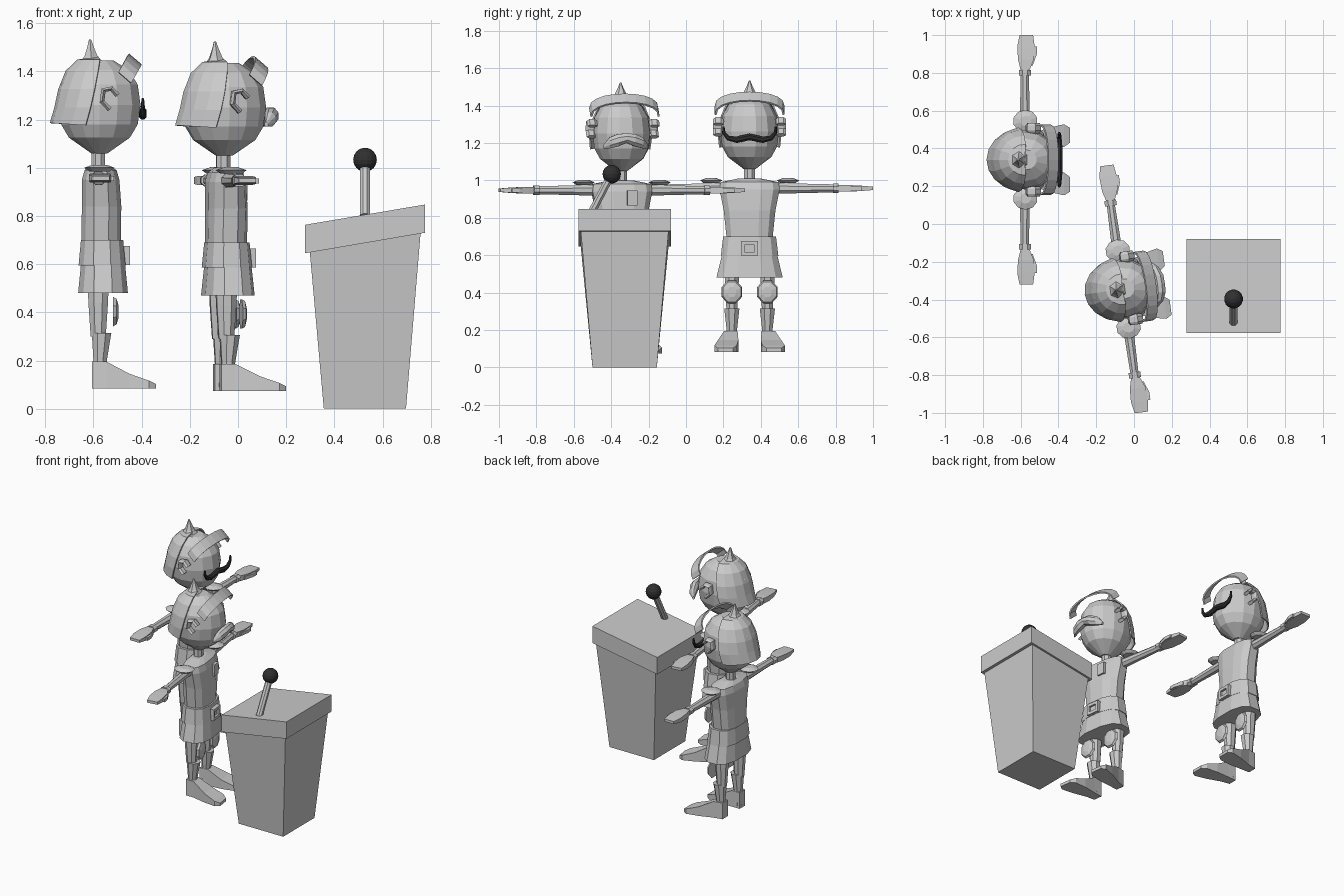
import bpy, bmesh, math
from mathutils import Vector, Matrix

if "Cube" in bpy.data.objects:
    bpy.data.objects.remove(bpy.data.objects["Cube"])


def material(name, v):
    m = bpy.data.materials.new(name)
    m.diffuse_color = (v, v, v, 1)
    m.use_nodes = True
    m.node_tree.nodes["Principled BSDF"].inputs["Base Color"].default_value = m.diffuse_color
    return m


GREY = material("light grey", 0.6)
DARK = material("near black", 0.03)


def loft(name, rings, mat=GREY, closed=True, thick=0.0, place=None):
    """Skin a list of equal-length point rings; closed rings get end caps."""
    bm = bmesh.new()
    vs = [[bm.verts.new(p) for p in r] for r in rings]
    n = len(vs[0])
    for a, b in zip(vs, vs[1:]):
        for i in range(n if closed else n - 1):
            j = (i + 1) % n
            bm.faces.new((a[i], a[j], b[j], b[i]))
    if closed:
        bm.faces.new(vs[0])
        bm.faces.new(vs[-1])
    bmesh.ops.recalc_face_normals(bm, faces=bm.faces)
    me = bpy.data.meshes.new(name)
    bm.to_mesh(me)
    bm.free()
    me.materials.append(mat)
    ob = bpy.data.objects.new(name, me)
    bpy.context.collection.objects.link(ob)
    if place is not None:
        ob.matrix_world = place
    if thick:
        mod = ob.modifiers.new("thickness", "SOLIDIFY")
        mod.thickness = thick
        mod.offset = 0
    return ob


def ring(c, a, b, axis="z", n=10, p=1.0):
    """Ellipse or rounded box ring around centre c, across the given axis."""
    pts = []
    for i in range(n):
        t = 2 * math.pi * (i + 0.5) / n
        u, v = (math.copysign(abs(f) ** p, f) for f in (math.cos(t), math.sin(t)))
        d = {"z": (a * u, b * v, 0), "y": (a * u, 0, b * v), "x": (0, a * u, b * v)}[axis]
        pts.append(Vector(c) + Vector(d))
    return pts


def rect(c, a, b, axis):
    return ring(c, a * 1.4142, b * 1.4142, axis, 4)


def tube(name, pts, radii, normal, mat=GREY, n=8, flat=1.0, place=None):
    """Tapered tube along a planar path; flat stretches it along the normal."""
    pts = [Vector(p) for p in pts]
    nrm = Vector(normal).normalized()
    rings = []
    for i, (p, r) in enumerate(zip(pts, radii)):
        t = (pts[min(i + 1, len(pts) - 1)] - pts[max(i - 1, 0)]).normalized()
        b = t.cross(nrm)
        rings.append([p + r * (math.cos(k) * b + flat * math.sin(k) * nrm)
                      for k in (2 * math.pi * (j + 0.5) / n for j in range(n))])
    return loft(name, rings, mat, place=place)


def figure(tag, M):
    def L(name, *a, **k):
        return loft(f"{tag}_{name}", *a, place=M, **k)

    # head and neck
    prof = [(1.06, .035), (1.125, .13), (1.18, .163), (1.26, .175),
            (1.345, .163), (1.405, .125), (1.445, .06)]
    L("head", [ring((.005, 0, z), r, r * .9, n=14) for z, r in prof])
    L("neck", [ring((0, 0, z), .031, .031, n=8) for z in (.98, 1.08)])

    # flared hair shell at the back of the head
    rows = [(1.457, .01, .01), (1.445, .085, .08), (1.40, .132, .125),
            (1.325, .162, .158), (1.25, .178, .17), (1.185, .197, .165)]
    hair = []
    for i, (z, rx, ry) in enumerate(rows):
        a0 = math.radians(80 + 5 * i)
        angs = [a0 + (2 * math.pi - 2 * a0) * k / 8 for k in range(9)]
        hair.append([(rx * math.cos(t), ry * math.sin(t),
                      z - (.012 * (1 + math.cos(t)) if i == 5 else 0)) for t in angs])
    L("hair", hair, closed=False, thick=.008)
    L("hair_spike", [ring((x, 0, z), a, b, n=6) for x, z, a, b in
                     [(-.025, 1.43, .06, .065), (-.03, 1.465, .03, .035),
                      (-.032, 1.505, .014, .015), (-.034, 1.533, .005, .004)]])

    # curved raised band in front of the forehead
    w, d = Vector((.76, 0, -.65)), Vector((.486, 0, .874))
    band = []
    for i in range(11):
        t = math.pi * (i / 10 - .5)
        c = Vector((.11, .182 * math.sin(t), 1.373)) + d * .085 * max(math.cos(t), 0) ** .8
        band.append([c - w * .035, c + w * .035])
    L("forehead_band", band, closed=False, thick=.01)

    # tunic, belt and skirt
    L("tunic", [ring((cx, 0, z), a, b, n=12, p=.75) for cx, z, a, b in
                [(.012, .68, .084, .125), (.014, .84, .084, .142), (.01, .95, .08, .165),
                 (.01, .99, .068, .16), (.005, 1.01, .04, .06)]])
    L("belt", [ring((.016, 0, z), a, b, n=12, p=.75) for z, a, b in
               [(.595, .1, .158), (.70, .09, .145)]])
    L("skirt", [ring((.02, 0, z), a, b, n=12, p=.75) for z, a, b in
                [(.48, .106, .182), (.60, .094, .152)]])
    # buckle frame
    for nm, y, z, a, b in [("top", 0, .665, .045, .01), ("bottom", 0, .607, .045, .01),
                           ("left", .036, .636, .009, .035), ("right", -.036, .636, .009, .035)]:
        L("buckle_" + nm, [rect((x, y, z), a, b, "x") for x in (.09, .132)])
    L("buckle_plate", [rect((x, 0, .636), .035, .03, "x") for x in (.09, .118)])

    for s, side in ((-1, "right"), (1, "left")):
        # ear
        tube(f"{tag}_{side}_ear", [(x, s * .168, z) for x, z in
             [(.08, 1.3), (.055, 1.328), (.022, 1.322), (.016, 1.275), (.048, 1.242)]],
             [.012] * 5, (0, 1, 0), n=6, flat=2.3, place=M)
        # shoulder pad, sleeve, cuff, hand
        L(side + "_shoulder_pad", [ring((.005, s * .205, z), r, r * .9, n=10) for z, r in
                                   [(.985, .045), (1.0, .066), (1.012, .03)]])
        L(side + "_arm", [ring((.002, s * y, .957), r, r, "y", 8) for y, r in
                          [(.13, .032), (.26, .028), (.46, .023)]])
        L(side + "_cuff", [ring((.002, s * y, .957), .034, .027, "y", 8) for y in (.445, .475)])
        L(side + "_hand", [rect((x, s * y, .957), a, b, "y") for y, x, a, b in
                           [(.47, .003, .022, .018), (.53, .008, .042, .018),
                            (.6, .008, .046, .014), (.66, .01, .036, .009)]])
        L(side + "_thumb", [rect((x, s * y, .955), a, .011, "y") for y, x, a in
                            [(.50, .03, .014), (.56, .052, .014), (.6, .058, .008)]])
        # leg, knee pad, boot, foot
        y = s * .095
        L(side + "_leg", [ring((0, y, z), r, r * .9, n=8) for z, r in
                          [(.54, .048), (.44, .044), (.3, .034)]])
        L(side + "_knee_pad", [ring((x, y, .403), a, b, "x", 8) for x, a, b in
                               [(.062, .06, .066), (.076, .052, .058), (.084, .025, .03)]])
        L(side + "_boot", [ring((cx, y, z), r, r, n=8) for cx, z, r in
                           [(.014, .315, .044), (.008, .2, .03), (.006, .1, .034)]])
        L(side + "_foot", [rect((x, s * c, (top + .083) / 2), hw, (top - .083) / 2, "x")
                           for x, c, hw, top in
                           [(-.025, .095, .03, .195), (.035, .1, .036, .195),
                            (.13, .115, .055, .145), (.21, .128, .06, .117),
                            (.24, .13, .04, .103)]])


# two figures facing +x
A = Matrix.Translation((-.58, .34, 0))
B = Matrix.Translation((-.062, -.345, -.01)) @ Matrix.Rotation(math.radians(8), 4, "Z")
figure("rear_figure", A)
figure("speaker", B)

# thin dark moustache on the rear figure
half = [(.14, 1.288, .006), (.138, 1.255, .010), (.115, 1.226, .014), (.07, 1.217, .019)]
path = [(-y, z, r) for y, z, r in half] + [(0, 1.232, .019)] + half[::-1]
tube("dark_moustache", [(.185, y, z) for y, z, r in path], [r for *_, r in path],
     (1, 0, 0), DARK, 8, .9, A)

# bushy light moustache and chest pocket on the speaker
half = [(.12, .165, 1.19, .008, .01), (.09, .185, 1.21, .024, .032), (.045, .198, 1.225, .03, .036)]
secs = [(-q[0], *q[1:]) for q in half] + [(0, .2, 1.235, .03, .027)] + half[::-1]
loft("bushy_moustache", [ring((x, y, z), a, b, "y", 8) for y, x, z, a, b in secs], place=B)
loft("chest_pocket", [rect((x, .045, .915), .027, .04, "x") for x in (.08, .105)], place=B)

# lectern: tapered body and sloped slab top
PY = -.328


def quad(x0, x1, hy, z0, z1):
    return [(x0, PY - hy, z0), (x1, PY - hy, z1), (x1, PY + hy, z1), (x0, PY + hy, z0)]


loft("lectern_body", [quad(.356, .697, .172, 0, 0), quad(.298, .758, .235, .65, .735)])
loft("lectern_top", [quad(.277, .775, .248, .645, .73), quad(.277, .775, .248, .763, .847)])

# microphone
tube("microphone_stem", [(.527, -.52, .8), (.527, -.41, 1.01)], [.022, .022], (1, 0, 0), n=8)
loft("microphone_head", [ring((.527, -.397, 1.033 - .05 * math.cos(t)),
     .05 * math.sin(t), .05 * math.sin(t), n=16)
     for t in (math.pi * (.03 + .94 * k / 8) for k in range(9))], DARK)
